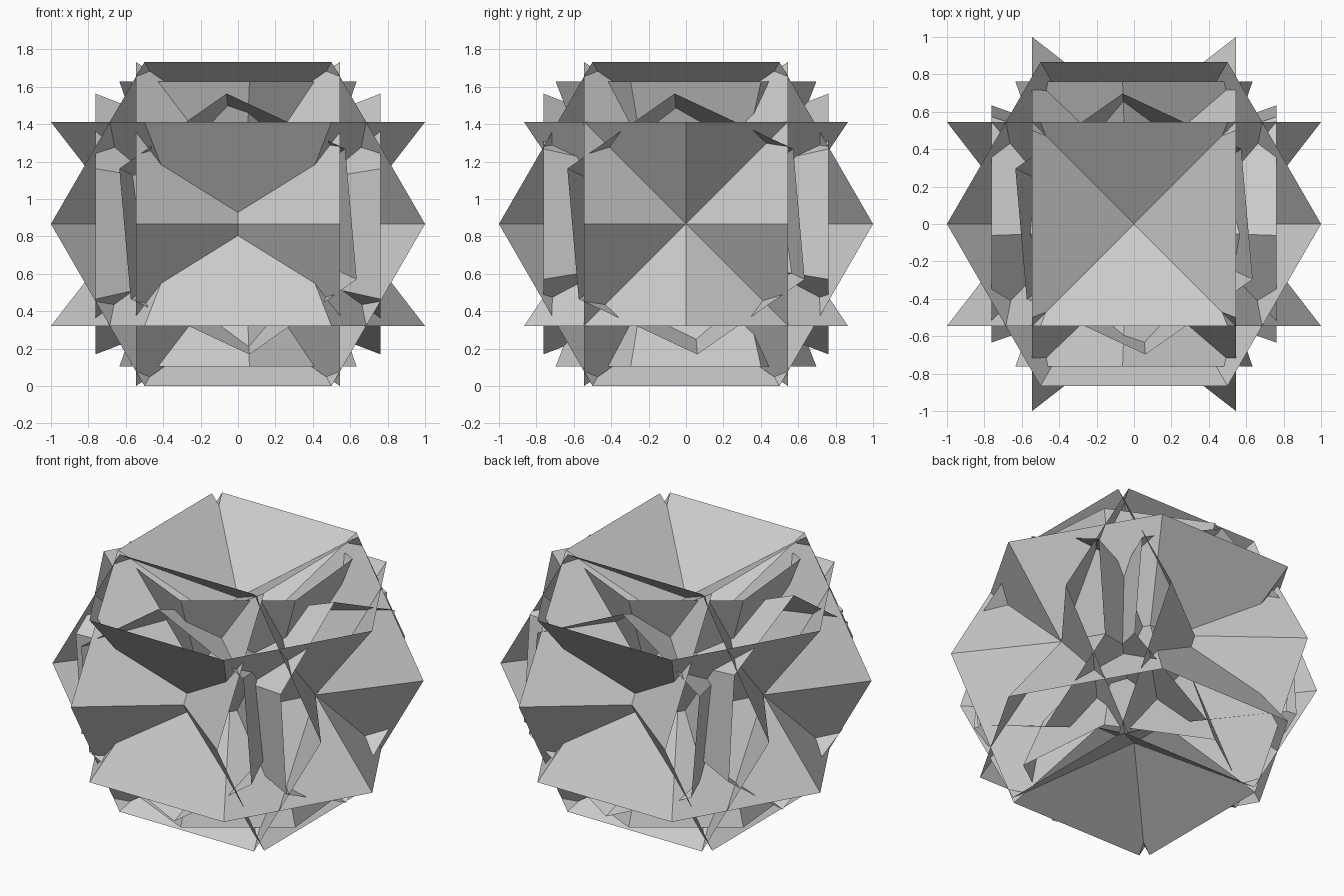
import bpy, bmesh, math

if "Cube" in bpy.data.objects:
    bpy.data.objects.remove(bpy.data.objects["Cube"])

CENTRE_Z = math.sqrt(3) / 2      # hexagon of radius 1 rests on its flat side
WAIST = 1 / math.sqrt(3)         # waist radius relative to the rim

# place in-plane coordinates (u, v) and axial coordinate t along each axis
AXES = {
    "x": lambda u, v, t: (t, u, v),
    "y": lambda u, v, t: (u, t, v),
    "z": lambda u, v, t: (u, v, t),
}


def hex_hourglass(name, axis, radius, half, angle):
    """Open six-sided tube pinched at the middle."""
    bm = bmesh.new()
    rings = []
    for t, r in ((-half, radius), (0, radius * WAIST), (half, radius)):
        ring = []
        for i in range(6):
            a = math.radians(angle + 60 * i)
            ring.append(bm.verts.new(AXES[axis](r * math.cos(a), r * math.sin(a), t)))
        rings.append(ring)
    for low, high in zip(rings, rings[1:]):
        for i in range(6):
            j = (i + 1) % 6
            bm.faces.new((low[i], low[j], high[j], high[i]))
    bmesh.ops.recalc_face_normals(bm, faces=bm.faces)
    mesh = bpy.data.meshes.new(name)
    bm.to_mesh(mesh)
    bm.free()
    ob = bpy.data.objects.new(name, mesh)
    ob.location.z = CENTRE_Z
    bpy.context.collection.objects.link(ob)
    return ob


for axis in AXES:
    # wide short tube with a corner on the main in-plane axis
    hex_hourglass("wide_hourglass_" + axis, axis, 1.0, 0.545, 0)
    # narrow long tube, twisted slightly
    hex_hourglass("narrow_hourglass_" + axis, axis, 0.7, 0.763, 35)
